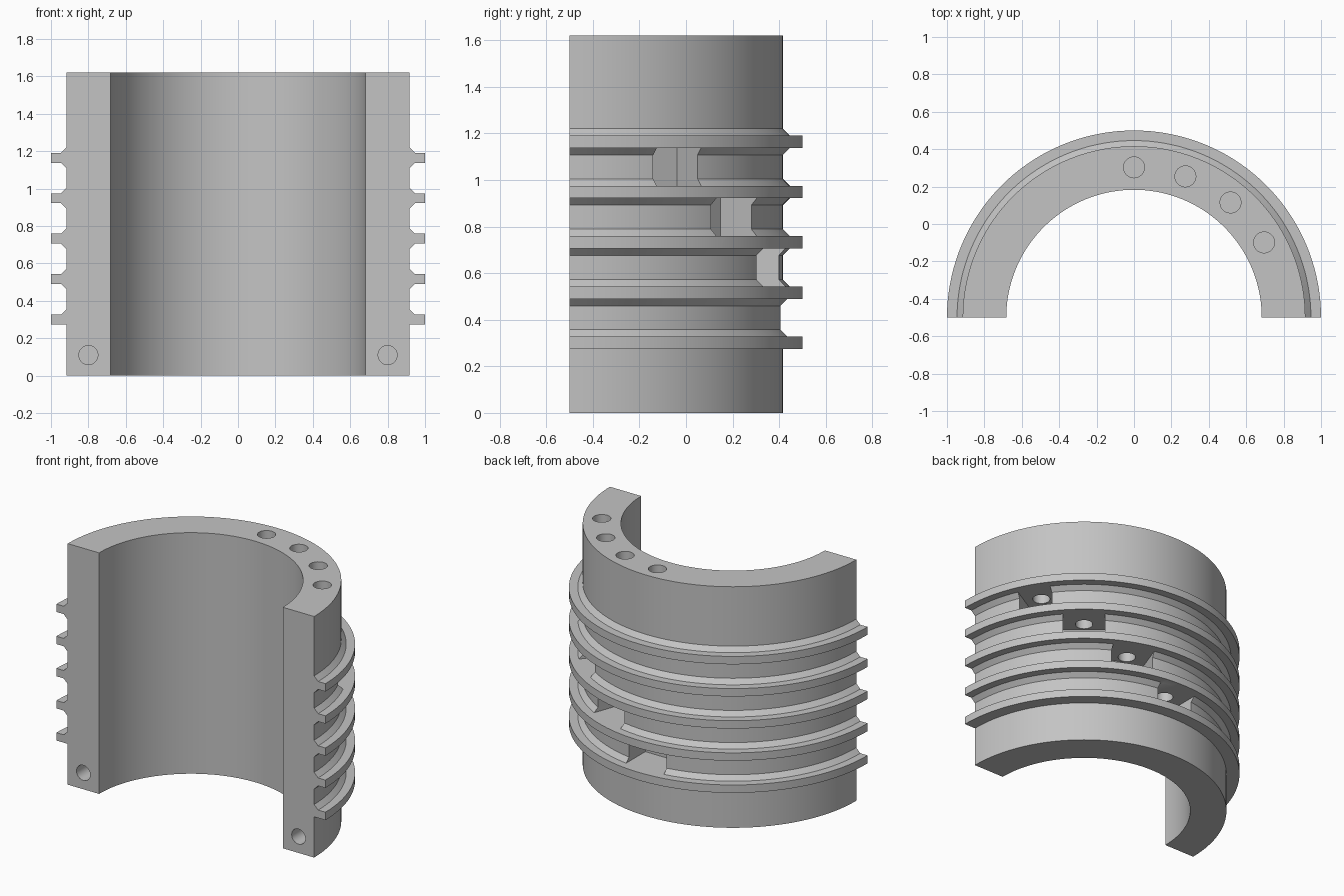
import bpy, bmesh
from math import sin, cos, pi, radians
from mathutils import Matrix, Vector

cube = bpy.data.objects.get("Cube")
if cube:
    bpy.data.objects.remove(cube, do_unlink=True)

AXIS = Vector((0, -0.5, 0))
INNER, OUTER, RIM = 0.683, 0.916, 1.0
HEIGHT, BORE_RADIUS = 1.62, 0.803
FILLET, THICK, PITCH, FIRST = 0.03, 0.053, 0.216, 0.274
STEPS = 72

metal = bpy.data.materials.new("plain grey")
metal.use_nodes = True
grey = (0.55, 0.55, 0.55, 1)
metal.diffuse_color = grey
metal.node_tree.nodes["Principled BSDF"].inputs["Base Color"].default_value = grey


def make_object(name, bm):
    bmesh.ops.recalc_face_normals(bm, faces=bm.faces[:])
    mesh = bpy.data.meshes.new(name)
    bm.to_mesh(mesh)
    bm.free()
    mesh.materials.append(metal)
    obj = bpy.data.objects.new(name, mesh)
    bpy.context.collection.objects.link(obj)
    return obj


# Wall section with five ribs, chamfered at the root
profile = [(INNER, 0), (OUTER, 0)]
for i in range(5):
    low = FIRST + i * PITCH
    high = low + THICK
    if i == 0:
        profile.append((OUTER, low))
    else:
        profile += [(OUTER, low - FILLET), (OUTER + FILLET, low)]
    profile += [(RIM, low), (RIM, high),
                (OUTER + FILLET, high), (OUTER, high + FILLET)]
profile += [(OUTER, HEIGHT), (INNER, HEIGHT)]

# Sweep the section through half a turn
bm = bmesh.new()
sections = []
for s in range(STEPS + 1):
    a = pi * s / STEPS
    sections.append([bm.verts.new(AXIS + Vector((r * cos(a), r * sin(a), z)))
                     for r, z in profile])
count = len(profile)
for near, far in zip(sections, sections[1:]):
    for i in range(count):
        j = (i + 1) % count
        bm.faces.new((near[i], near[j], far[j], far[i]))
bm.faces.new(sections[0])
bm.faces.new(sections[-1])
body = make_object("ribbed_half_sleeve", bm)


def cut(cutter):
    cutter.hide_render = True
    mod = body.modifiers.new("cut", 'BOOLEAN')
    mod.operation = 'DIFFERENCE'
    mod.solver = 'EXACT'
    mod.object = cutter
    bpy.context.view_layer.objects.active = body
    bpy.ops.object.modifier_apply(modifier=mod.name)
    bpy.data.objects.remove(cutter, do_unlink=True)


def cylinder(name, radius, depth, matrix):
    bm = bmesh.new()
    bmesh.ops.create_cone(bm, cap_ends=True, segments=32, radius1=radius,
                          radius2=radius, depth=depth, matrix=matrix)
    return make_object(name, bm)


# Each vertical bore opens into a pocket between two ribs
for i, half_width in enumerate((0.14, 0.14, 0.135, 0.11)):
    angle = radians(90 - 20 * i)
    turn = Matrix.Translation(AXIS) @ Matrix.Rotation(angle, 4, 'Z')
    floor = FIRST + THICK + i * PITCH
    ceiling = FIRST + (i + 1) * PITCH
    back, front = 0.732, 1.1

    bm = bmesh.new()
    bmesh.ops.create_cube(bm, size=1)
    bmesh.ops.scale(bm, vec=(front - back, 2 * half_width, ceiling - floor),
                    verts=bm.verts)
    place = Matrix.Translation(((front + back) / 2, 0, (floor + ceiling) / 2))
    bmesh.ops.transform(bm, matrix=turn @ place, verts=bm.verts)
    cut(make_object("pocket_cutter", bm))

    bottom, top = ceiling - 0.05, HEIGHT + 0.1
    spot = Matrix.Translation((BORE_RADIUS, 0, (bottom + top) / 2))
    cut(cylinder("bore_cutter", 0.056, top - bottom, turn @ spot))

# Blind holes in the two flat end faces
for side in (-1, 1):
    spot = Matrix.Translation((side * 0.8, AXIS.y, 0.11))
    cut(cylinder("end_hole_cutter", 0.051, 0.5,
                 spot @ Matrix.Rotation(pi / 2, 4, 'X')))

bpy.ops.object.select_all(action='DESELECT')
body.select_set(True)
bpy.context.view_layer.objects.active = body
bpy.ops.object.shade_smooth_by_angle(angle=radians(30))
